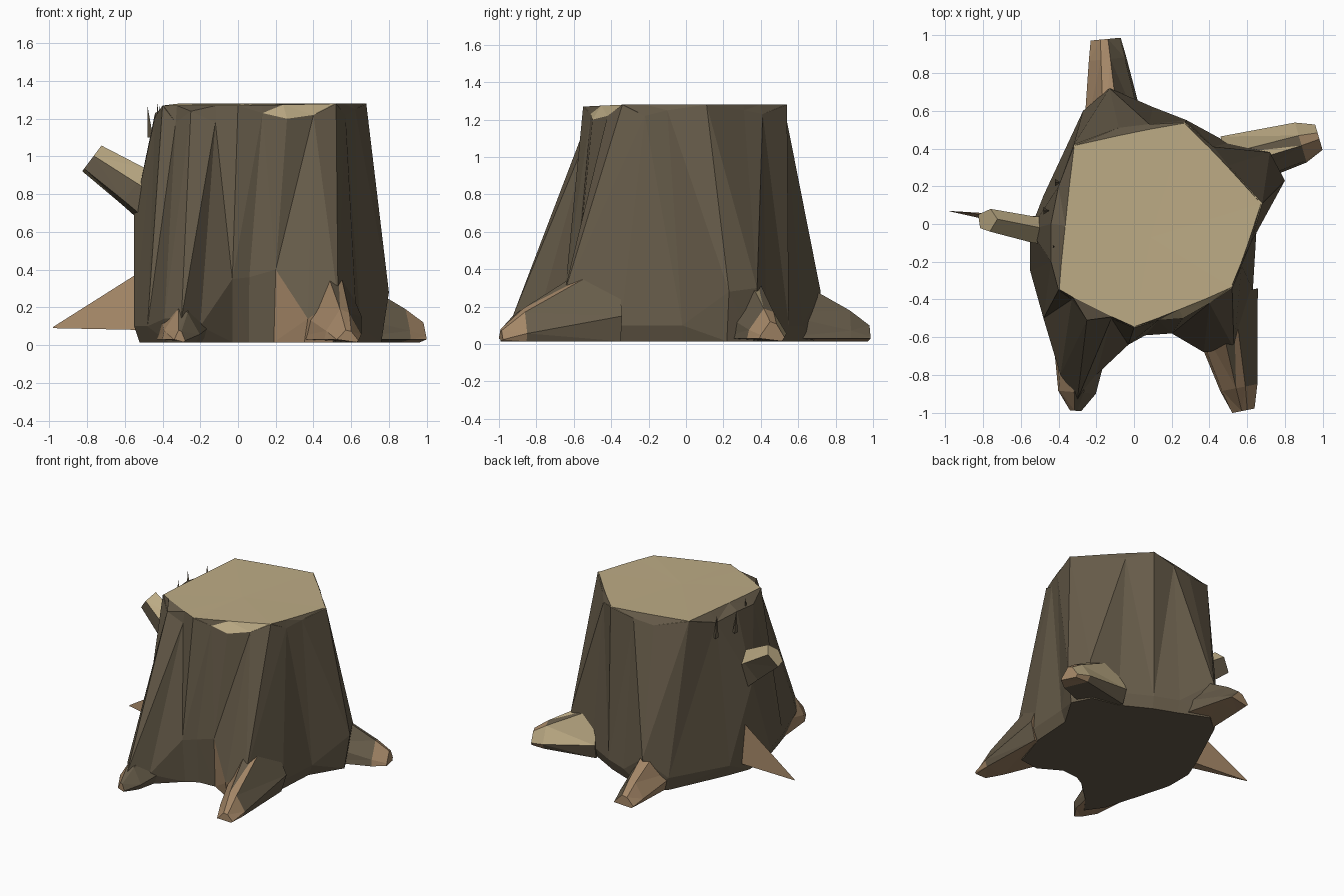
import bpy
import bmesh
from mathutils import Vector
from mathutils.geometry import intersect_point_line

cube = bpy.data.objects.get("Cube")
if cube:
    bpy.data.objects.remove(cube, do_unlink=True)


def make_material(name, colour):
    mat = bpy.data.materials.new(name)
    mat.use_nodes = True
    mat.diffuse_color = (*colour, 1)
    mat.node_tree.nodes["Principled BSDF"].inputs["Base Color"].default_value = (*colour, 1)
    return mat


MATERIALS = [
    make_material("dark bark", (0.135, 0.107, 0.068)),
    make_material("cut wood", (0.51, 0.41, 0.235)),
    make_material("bare root wood", (0.37, 0.24, 0.135)),
]
BARK, CUT, ROOT = range(3)


def loft(name, rings, paint):
    """Skin a stack of equal rings, close both ends and colour faces by a rule."""
    bm = bmesh.new()
    loops = [[bm.verts.new(p) for p in ring] for ring in rings]
    count = len(rings[0])
    for lower, upper in zip(loops, loops[1:]):
        for i in range(count):
            j = (i + 1) % count
            bm.faces.new((lower[i], lower[j], upper[j], upper[i]))
    for loop in (loops[0], loops[-1]):
        hub = bm.verts.new(sum((v.co for v in loop), Vector()) / count)
        for i in range(count):
            bm.faces.new((loop[i], loop[(i + 1) % count], hub))
    bmesh.ops.triangulate(bm, faces=bm.faces[:])
    bmesh.ops.recalc_face_normals(bm, faces=bm.faces[:])
    for face in bm.faces:
        face.material_index = paint(face.normal, face.calc_center_median())
    mesh = bpy.data.meshes.new(name)
    bm.to_mesh(mesh)
    bm.free()
    for mat in MATERIALS:
        mesh.materials.append(mat)
    obj = bpy.data.objects.new(name, mesh)
    bpy.context.collection.objects.link(obj)


# Trunk: each fold runs from a point on the rim to a point near the ground
FOLDS = [
    ((-.44, 0, 1.23), (-.55, -.03, .7)),
    ((-.40, .2, 1.21), (-.48, .15, .1)),
    ((-.32, .42, 1.28), (-.27, .6, .12)),
    ((-.08, .51, 1.22), (-.13, .72, .28)),
    ((.08, .53, 1.24), (.1, .62, .1)),
    ((.27, .54, 1.28), (.28, .55, .1)),
    ((.42, .41, 1.23), (.5, .43, .1)),
    ((.5, .31, 1.25), (.72, .38, .3)),
    ((.68, .11, 1.28), (.8, .23, .28)),
    ((.62, -.1, 1.25), (.65, -.02, .1)),
    ((.57, -.22, 1.22), (.63, -.35, .1)),
    ((.52, -.34, 1.28), (.53, -.66, .24)),
    ((.4, -.42, 1.22), (.37, -.68, .14)),
    ((.26, -.5, 1.2), (.2, -.58, .4)),
    ((.13, -.51, 1.23), (.06, -.59, .36)),
    ((0, -.55, 1.27), (-.03, -.64, .35)),
    ((-.12, -.5, 1.18), (-.2, -.8, .1)),
    ((-.25, -.51, 1.24), (-.3, -.93, .14)),
    ((-.33, -.4, 1.18), (-.39, -.8, .14)),
    ((-.4, -.35, 1.27), (-.48, -.5, .1)),
    ((-.44, -.2, 1.21), (-.55, -.25, .1)),
]
rim = [Vector(top) for top, low in FOLDS]
feet = [Vector(low) for top, low in FOLDS]
soles = [Vector((p.x * .95, p.y * .95, .015)) for p in feet]

# The sawn face spans the highest rim points; the rest slope up to its edges
corners = [i for i, p in enumerate(rim) if p.z > 1.26]
cut_edge = []
for i, p in enumerate(rim):
    if i in corners:
        cut_edge.append(Vector((p.x * .99, p.y * .99, p.z)))
    else:
        before = max((c for c in corners if c < i), default=corners[-1])
        after = min((c for c in corners if c > i), default=corners[0])
        cut_edge.append(intersect_point_line(p, rim[before], rim[after])[0])


def trunk_paint(n, c):
    front_chip = n.z > .4 and c.x > 0 and c.y < -.3
    if c.z > 1.2 and (front_chip or n.z > .95):
        return CUT
    bare_foot = .05 < c.z < .3 and .22 < c.x < .5 and c.y < -.4
    return ROOT if bare_foot else BARK


loft("trunk", [soles, feet, rim, cut_edge], trunk_paint)


# Roots: ridged wedges that narrow away from the trunk
def root(name, start, end, widths, heights, paint):
    start, end = Vector((*start, 0)), Vector((*end, 0))
    along = (end - start).normalized()
    side = Vector((-along.y, along.x, 0))
    rings = []
    for t, w, h in zip((0, .8, 1), widths, heights):
        base = start.lerp(end, t)
        profile = [(-w, .03), (-w * .9, h * .4), (-w * .15, h),
                   (w * .35, h * .9), (w, h * .3), (w * .8, .015)]
        rings.append([base + side * s + Vector((0, 0, z)) for s, z in profile])
    loft(name, rings, paint)


root("front_right_root", (.46, -.38), (.58, -.99), (.2, .1, .06), (.5, .19, .08),
     lambda n, c: ROOT if n.x < .45 or c.y < -.88 else BARK)
root("front_left_root", (-.27, -.5), (-.31, -.99), (.17, .1, .03), (.45, .19, .08),
     lambda n, c: ROOT if n.x < .1 and c.z < .2 else BARK)
root("back_root", (-.1, .45), (-.15, .98), (.17, .1, .08), (.42, .18, .1),
     lambda n, c: ROOT if n.x < .6 or c.y > .97 else BARK)


def back_left_paint(n, c):
    if n.y > .5 and n.z > .3:
        return CUT
    return ROOT if c.x > .88 else BARK


root("back_left_root", (.5, .32), (.98, .46), (.15, .11, .07), (.42, .19, .12),
     back_left_paint)


# Broken branch on the right side, square to its own slanting axis
branch_rings = []
for x, y, z, wide, tall in ((-.4, -.04, .74, .08, .14), (-.55, -.03, .84, .07, .115),
                            (-.775, .02, .99, .06, .085)):
    outline = [(-.7, -.8), (.5, -1), (1, .3), (.1, 1), (-1, .2)]
    branch_rings.append([Vector((x + b * tall * .6, y + a * wide, z + b * tall * .8))
                         for a, b in outline])
loft("branch", branch_rings,
     lambda n, c: CUT if n.z > .1 or c.x < -.74 else BARK)


# Slender splinters: a flat triangle base drawn to a point
def splinter(name, base, tip, material):
    base, tip = [Vector(c) for c in base], Vector(tip)
    loft(name, [base, [tip.lerp(c, .02) for c in base]], lambda n, c: material)


splinter("side_spike", [(-.5, .02, .4), (-.5, -.04, .08), (-.5, .04, .08)],
         (-.99, .07, .09), ROOT)
for i, (x, y, top) in enumerate(((-.48, .07, 1.27), (-.43, -.12, 1.29), (-.42, .22, 1.28))):
    splinter(f"rim_splinter_{i + 1}",
             [(x, y - .02, 1.1), (x, y + .02, 1.1), (x + .03, y, 1.1)], (x, y, top), BARK)
